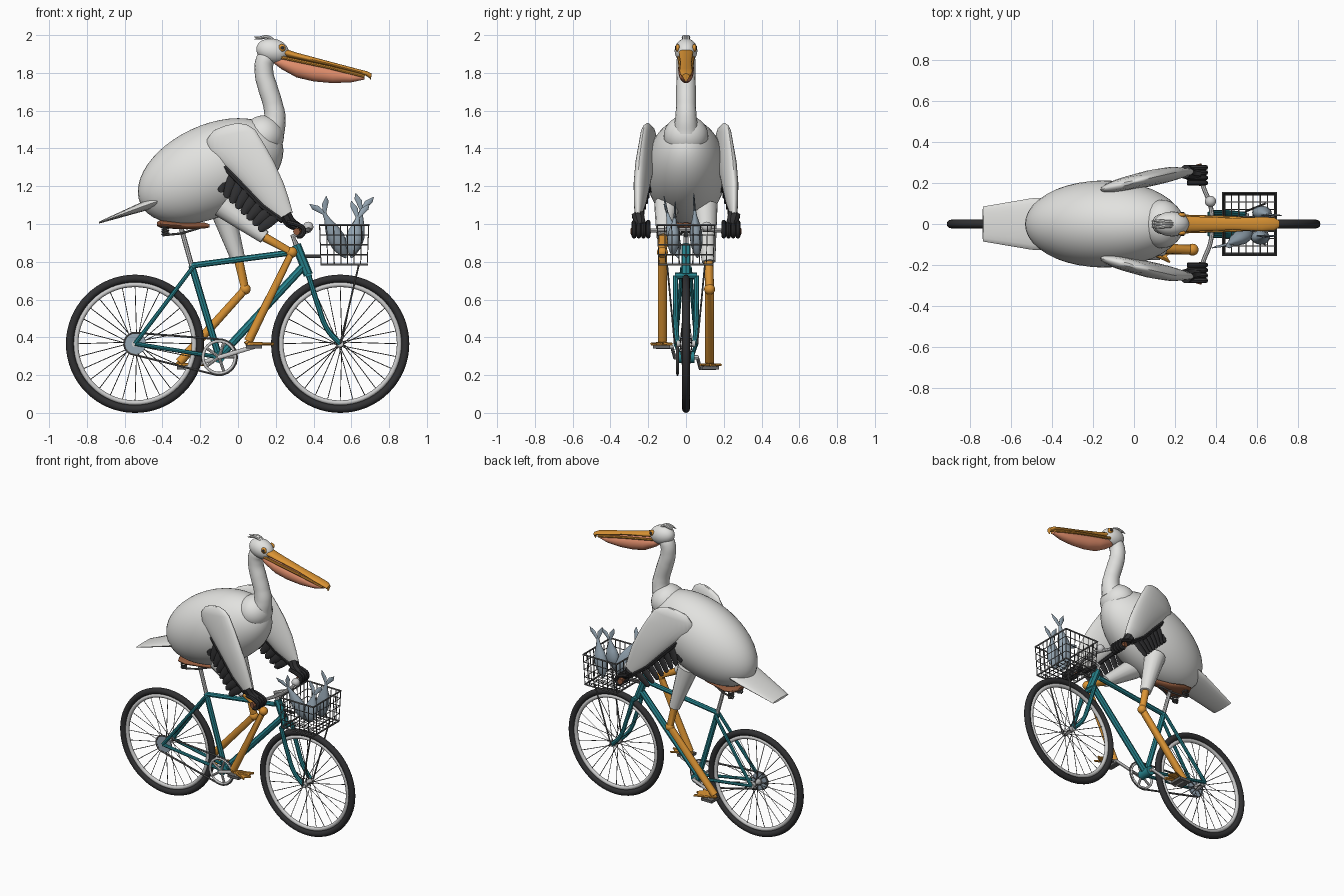
import bpy, bmesh, math
from mathutils import Vector

default_cube = bpy.data.objects.get("Cube")
if default_cube:
    bpy.data.objects.remove(default_cube)


def material(name, *rgb):
    mat = bpy.data.materials.new(name)
    mat.use_nodes = True
    mat.diffuse_color = (*rgb, 1)
    mat.node_tree.nodes["Principled BSDF"].inputs["Base Color"].default_value = (*rgb, 1)
    return mat


white = material("white plumage", .76, .76, .74)
black = material("black rubber and feathers", .03, .03, .032)
silver = material("silver metal", .6, .6, .6)
steel = material("dark steel", .13, .13, .13)
teal = material("teal paint", .02, .23, .27)
orange = material("orange skin", .72, .3, .035)
salmon = material("salmon pouch", .75, .27, .15)
brown = material("brown leather", .28, .1, .045)
fishblue = material("blue grey scales", .3, .38, .45)
made = []


def register(obj, name, mat):
    obj.name = name
    obj.data.materials.clear()
    obj.data.materials.append(mat)
    made.append(obj)
    return obj


def tube(name, paths, radius, mat, smooth=False, closed=False, sides=2):
    """Round tubes; an optional fourth value per point scales the radius."""
    curve = bpy.data.curves.new(name, "CURVE")
    curve.dimensions = "3D"
    curve.bevel_depth, curve.bevel_resolution = radius, sides
    curve.use_fill_caps, curve.resolution_u = True, 8
    for path in paths:
        spline = curve.splines.new("BEZIER" if smooth else "POLY")
        points = spline.bezier_points if smooth else spline.points
        points.add(len(path) - 1)
        for point, (x, y, z, *scale) in zip(points, path):
            point.co = (x, y, z) if smooth else (x, y, z, 1)
            point.radius = scale[0] if scale else 1
            if smooth:
                point.handle_left_type = point.handle_right_type = "AUTO"
        spline.use_cyclic_u = closed
    obj = bpy.data.objects.new(name, curve)
    bpy.context.collection.objects.link(obj)
    return register(obj, name, mat)


def mesh_object(name, bm, mat):
    bmesh.ops.recalc_face_normals(bm, faces=bm.faces)
    mesh = bpy.data.meshes.new(name)
    bm.to_mesh(mesh)
    bm.free()
    obj = bpy.data.objects.new(name, mesh)
    bpy.context.collection.objects.link(obj)
    return register(obj, name, mat)


def loft(name, sections, mat, sides=20):
    """Skin elliptical sections given as centre, half axis, other half axis."""
    bm = bmesh.new()
    rings = []
    for centre, u, v in sections:
        angles = [math.tau * i / sides for i in range(sides)]
        rings.append([bm.verts.new(Vector(centre) + Vector(u) * math.cos(a) + Vector(v) * math.sin(a))
                      for a in angles])
    for low, high in zip(rings, rings[1:]):
        for i in range(sides):
            j = (i + 1) % sides
            bm.faces.new((low[i], low[j], high[j], high[i]))
    bm.faces.new(rings[0])
    bm.faces.new(rings[-1])
    return mesh_object(name, bm, mat)


def ball(name, centre, size, mat, pitch=0):
    bpy.ops.mesh.primitive_uv_sphere_add(segments=40, ring_count=24, location=centre, rotation=(0, pitch, 0))
    bpy.context.object.scale = size
    return register(bpy.context.object, name, mat)


def ring(name, centre, major, minor, mat):
    bpy.ops.mesh.primitive_torus_add(location=centre, rotation=(math.pi / 2, 0, 0), major_radius=major,
                                     minor_radius=minor, major_segments=64, minor_segments=12)
    return register(bpy.context.object, name, mat)


def axle(name, x, z, near, far, radius, mat):
    return tube(name, [[(x, near, z), (x, far, z)]], radius, mat, sides=6)


# Wheels
HUB = .366
for label, x in (("rear", -.545), ("front", .541)):
    ring(label + "_tyre", (x, 0, HUB), .345, .021, black)
    ring(label + "_rim", (x, 0, HUB), .313, .013, silver)
    axle(label + "_hub", x, HUB, -.05, .05, .018, silver)
    spokes = []
    for i in range(28):
        a, side = math.tau * i / 28, (-1) ** i
        b = a + .5 * (-1) ** (i // 2)
        spokes.append([(x + .018 * math.cos(b), side * .03, HUB + .018 * math.sin(b)),
                       (x + .31 * math.cos(a), 0, HUB + .31 * math.sin(a))])
    tube(label + "_spokes", spokes, .0022, steel, sides=0)

# Frame and fork
seat_top, crank, head_low, head_high = (-.245, 0, .78), (-.1, 0, .295), (.372, 0, .73), (.308, 0, .89)
tube("seat_tube", [[seat_top, crank]], .018, teal)
tube("top_tube", [[seat_top, (.29, 0, .85)]], .016, teal)
tube("down_tube", [[(.35, 0, .78), crank]], .021, teal)
tube("head_tube", [[head_low, head_high]], .025, teal)
axle("bottom_bracket", -.1, .295, -.045, .045, .03, teal)
tube("fork_crown", [[(.375, -.058, .725), (.375, .058, .725)]], .017, teal)
for s, label in ((-1, "right"), (1, "left")):
    tube(label + "_fork_blade", [[(.375, s * .055, .725), (.42, s * .055, .58), (.475, s * .052, .44),
                                 (.541, s * .045, HUB)]], .014, teal, smooth=True)
    tube(label + "_stays", [[(-.24, s * .02, .77), (-.545, s * .055, HUB)],
                           [(-.1, s * .03, .295), (-.545, s * .055, HUB)]], .011, teal)

# Saddle
tube("seat_post", [[seat_top, (-.3, 0, .975)]], .013, silver)
loft("saddle", [((x, 0, z), (0, w, 0), (0, 0, h)) for x, z, w, h in (
    (-.43, 1, .04, .01), (-.41, 1, .08, .02), (-.35, .995, .085, .02), (-.27, .99, .05, .018),
    (-.18, .992, .025, .016), (-.15, .99, .012, .008))], brown)
tube("saddle_springs", [[(-.385 + .018 * math.cos(i * .8), s * .05 + .018 * math.sin(i * .8), .94 + .0015 * i)
                        for i in range(32)] for s in (-1, 1)], .004, steel)
tube("saddle_rails", [[(-.4, s * .05, .94), (-.3, s * .025, .95), (-.2, 0, .98)] for s in (-1, 1)], .006, steel)

# Handlebar, grips and bell
tube("stem", [[head_high, (.29, 0, .935), (.38, 0, .97)]], .014, silver)
half_bar = [(.312, .28, .96), (.338, .18, .965), (.372, .09, .97)]
tube("handlebar", [half_bar + [(.38, 0, .97)] + [(x, -y, z) for x, y, z in reversed(half_bar)]],
     .011, silver, smooth=True)
tube("grips", [[(.336, s * .19, .964), (.31, s * .29, .96)] for s in (-1, 1)], .019, brown)
ball("bell", (.372, .11, .985), (.027, .027, .027), silver)

# Crankset, chain and pedals
RING_Y = -.045
ring("chainring", (-.1, RING_Y, .295), .085, .008, silver)
tube("chainring_arms", [[(-.1, RING_Y, .295), (-.1 + .085 * math.cos(a), RING_Y, .295 + .085 * math.sin(a))]
                        for a in (math.tau * i / 5 for i in range(5))], .008, silver)
axle("rear_sprocket", -.545, HUB, -.046, -.036, .058, fishblue)
chain = [(-.1 + .095 * math.cos(a), RING_Y, .295 + .095 * math.sin(a))
         for a in (math.radians(-100 + 20 * i) for i in range(10))]
chain += [(-.545 + .058 * math.cos(a), RING_Y, HUB + .058 * math.sin(a))
          for a in (math.radians(85 + 20 * i) for i in range(10))]
tube("chain", [chain], .006, steel, closed=True, sides=1)
pedals = ((-1, "right", .085, .35), (1, "left", -.28, .238))
for s, label, x, z in pedals:
    tube(label + "_crank", [[(-.1, 0, .295), (-.1, s * .06, .295), (x, s * .075, z), (x, s * .16, z)]], .012, silver)
    bpy.ops.mesh.primitive_cube_add(size=1, location=(x, s * .13, z))
    bpy.context.object.scale = (.085, .09, .018)
    register(bpy.context.object, label + "_pedal", steel)

# Basket of wire
LOW, HIGH, MID = .785, .995, .562


def basket_loop(z):
    k = .94 + .06 * (z - LOW) / (HIGH - LOW)
    return [(MID + sx * .13 * k, sy * .152 * k, z) for sx, sy in ((-1, -1), (1, -1), (1, 1), (-1, 1))]


tube("basket_rims", [basket_loop(LOW), basket_loop(HIGH)], .006, steel, closed=True)
tube("basket_hoops", [basket_loop(LOW + (HIGH - LOW) * i / 4) for i in (1, 2, 3)], .003, steel, closed=True, sides=0)
wires = []
low, high = ([Vector(p) for p in basket_loop(z)] for z in (LOW, HIGH))
for a, b, count in ((0, 1, 7), (1, 2, 8)):
    c, d = (a + 3) % 4 if a == 0 else 0, (b + 1) % 4
    for i in range(count + 1):
        t = i / count
        wires.append([high[a].lerp(high[b], t), low[a].lerp(low[b], t),
                      low[c].lerp(low[d], t), high[c].lerp(high[d], t)])
tube("basket_wires", wires, .003, steel, sides=0)
tube("basket_supports", [[(.64, s * .1, LOW), (.541, s * .06, HUB)] for s in (-1, 1)], .005, steel)
tube("basket_bracket", [[(.34, 0, .83), (.44, 0, .83)]], .009, steel)

# Fish standing in the basket
for i, (nose, root) in enumerate((((.57, -.04, .82), (.455, -.1, 1.06)), ((.6, .06, .82), (.655, .045, 1.08)),
                                  ((.6, -.07, .83), (.635, -.06, 1.04)))):
    nose, root = Vector(nose), Vector(root)
    along = (root - nose).normalized()
    across = along.cross(Vector((0, 1, 0))).normalized()
    flat = along.cross(across)
    loft(f"fish_body_{i}", [(nose.lerp(root, t), across * r, flat * r * .75) for t, r in (
        (0, .004), (.08, .02), (.25, .04), (.45, .046), (.65, .036), (.85, .016), (1, .009))], fishblue, 16)
    for s in (-1, 1):
        tip = root + along * .075 + across * s * .048
        loft(f"fish_tail_{i}", [(root - along * .01, across * .008, flat * .006),
                               (root.lerp(tip, .6), across * .02, flat * .005), (tip, across * .002, flat * .002)],
             fishblue, 8)

# Body, tail, neck and head
ball("body", (-.145, 0, 1.28), (.41, .212, .243), white, -math.radians(25))
ball("breast", (.135, 0, 1.465), (.108, .118, .11), white)
loft("tail", [((x, 0, z), (0, w, 0), (.3 * h, 0, h)) for x, z, w, h in (
    (-.4, 1.13, .13, .04), (-.5, 1.095, .125, .03), (-.735, 1.008, .085, .006))], white)
tube("neck", [[(.18, 0, 1.49, 1.3), (.195, 0, 1.56, 1.1), (.185, 0, 1.63), (.158, 0, 1.72), (.138, 0, 1.8, .95),
              (.145, 0, 1.87, .95), (.18, 0, 1.91, .8)]], .052, white, smooth=True, sides=6)
ball("head", (.183, 0, 1.917), (.087, .06, .064), white, .2)
tube("crest", [[(.2, y * .4, 1.96, 1.4), (.155, y * .7, 1.99, 1.2), (.115, y, 1.985), (.085, y, 1.992 - abs(y), .2)]
               for y in (-.015, 0, .015)], .008, white, smooth=True)
loft("upper_bill", [((x, 0, z), (0, w, 0), (.25 * h, 0, h)) for x, z, w, h in (
    (.22, 1.915, .04, .022), (.3, 1.893, .036, .016), (.48, 1.85, .029, .011), (.62, 1.813, .034, .011),
    (.68, 1.797, .032, .012), (.705, 1.782, .018, .014), (.702, 1.76, .006, .006))], orange)
tube("lower_bill", [[(.23, s * .037, 1.882), (.48, s * .03, 1.83), (.67, s * .016, 1.782)] for s in (-1, 1)],
     .009, orange)
loft("pouch", [((x, 0, (top + base) / 2), (0, w, 0), (0, 0, (top - base) / 2)) for x, top, base, w in (
    (.19, 1.88, 1.85, .02), (.23, 1.885, 1.82, .038), (.31, 1.87, 1.776, .042), (.4, 1.85, 1.755, .04),
    (.5, 1.827, 1.746, .035), (.6, 1.802, 1.75, .028), (.67, 1.783, 1.765, .012))], salmon)
for s in (-1, 1):
    ball("eye", (.232, s * .044, 1.932), (.02, .012, .02), orange)
    ball("pupil", (.235, s * .054, 1.933), (.01, .005, .01), black)

# Wings with dark flight feathers and gripping fingers
edges = ((.0, 1.535, -.07, 1.52, .008), (.05, 1.525, -.13, 1.495, .022), (.09, 1.5, -.163, 1.45, .03),
         (.14, 1.42, -.165, 1.385, .036), (.19, 1.33, -.07, 1.3, .04), (.24, 1.22, .03, 1.2, .038),
         (.27, 1.13, .12, 1.1, .03), (.29, 1.06, .21, 1.03, .018))
for s, label in ((-1, "right"), (1, "left")):
    def at(x, z):
        return Vector((x, s * min(.205 + .23 * x, .255), z))
    sections = []
    for front_x, front_z, back_x, back_z, thick in edges:
        front, back = at(front_x, front_z), at(back_x, back_z)
        sections.append(((front + back) / 2, (front - back) / 2, (0, s * thick, 0)))
    loft(label + "_wing", sections, white, 24)
    tube(label + "_feather_band", [[at(-.155, 1.38), at(-.06, 1.295), at(.04, 1.195), at(.13, 1.1), at(.24, 1.02)]],
         .02, black)
    for i in range(10):
        t = i / 9
        root = at(-.14 + .35 * t, 1.375 - .33 * t)
        reach = Vector((-.01 - .09 * t, 0, -.07 if i == 0 else -.15 + .07 * t))
        wide = reach.cross(Vector((0, 1, 0))).normalized()
        loft(f"{label}_feather_{i}", [(root + reach * k, wide * w, (0, .007, 0)) for k, w in (
            (-.15, .024), (.5, .026), (.9, .02), (1, .008))], black, 8)
    tube(label + "_wrist", [[at(.25, 1.05), (.275, s * .245, 1.01, .9), (.315, s * .24, .985, .7)]], .035, black,
         smooth=True)
    tube(label + "_fingers", [[(.26, s * y, 1.01), (.315, s * y, .995), (.346, s * y, .975), (.338, s * y, .94),
                              (.31, s * y, .935)] for y in (.2, .225, .25, .275)], .0125, black, smooth=True)

# Legs and webbed feet
hips = (((-.08, 1.1), (.14, .93), (.285, .85)), ((-.09, 1.1), (.005, .8), (.038, .655)))
for (s, label, x, z), (hip, cuff, knee) in zip(pedals, hips):
    ankle = (x - .03, s * .125, z + .03)
    tube(label + "_thigh", [[(hip[0], s * .1, hip[1], 1.9), (cuff[0], s * .12, cuff[1])]], .036, white, sides=5)
    tube(label + "_leg", [[(cuff[0], s * .12, cuff[1]), (knee[0], s * .125, knee[1]), ankle]], .024, orange, sides=4)
    ball(label + "_knee", (knee[0], s * .125, knee[1]), (.029, .029, .029), orange)
    sole = z + .016
    toes = [(x + .09, s * .13 - .055, sole), (x + .105, s * .13, sole), (x + .09, s * .13 + .055, sole)]
    heel = (x - .045, s * .13, sole)
    tube(label + "_toes", [[ankle, heel]] + [[(ankle[0], ankle[1], sole), toe + (.5,)] for toe in toes], .011, orange)
    bm = bmesh.new()
    outline = [heel, toes[0], (x + .075, s * .13 - .026, sole), toes[1], (x + .075, s * .13 + .026, sole), toes[2]]
    bm.faces.new([bm.verts.new(p) for p in outline])
    web = mesh_object(label + "_web", bm, orange)
    web.modifiers.new("thickness", "SOLIDIFY").thickness = .008

# Turn the tubes into meshes and smooth everything, keeping sharp edges
bpy.ops.object.select_all(action="DESELECT")
for obj in made:
    obj.select_set(True)
bpy.context.view_layer.objects.active = next(obj for obj in made if obj.type == "CURVE")
bpy.ops.object.convert(target="MESH")
bpy.ops.object.shade_smooth_by_angle(angle=math.radians(40))
